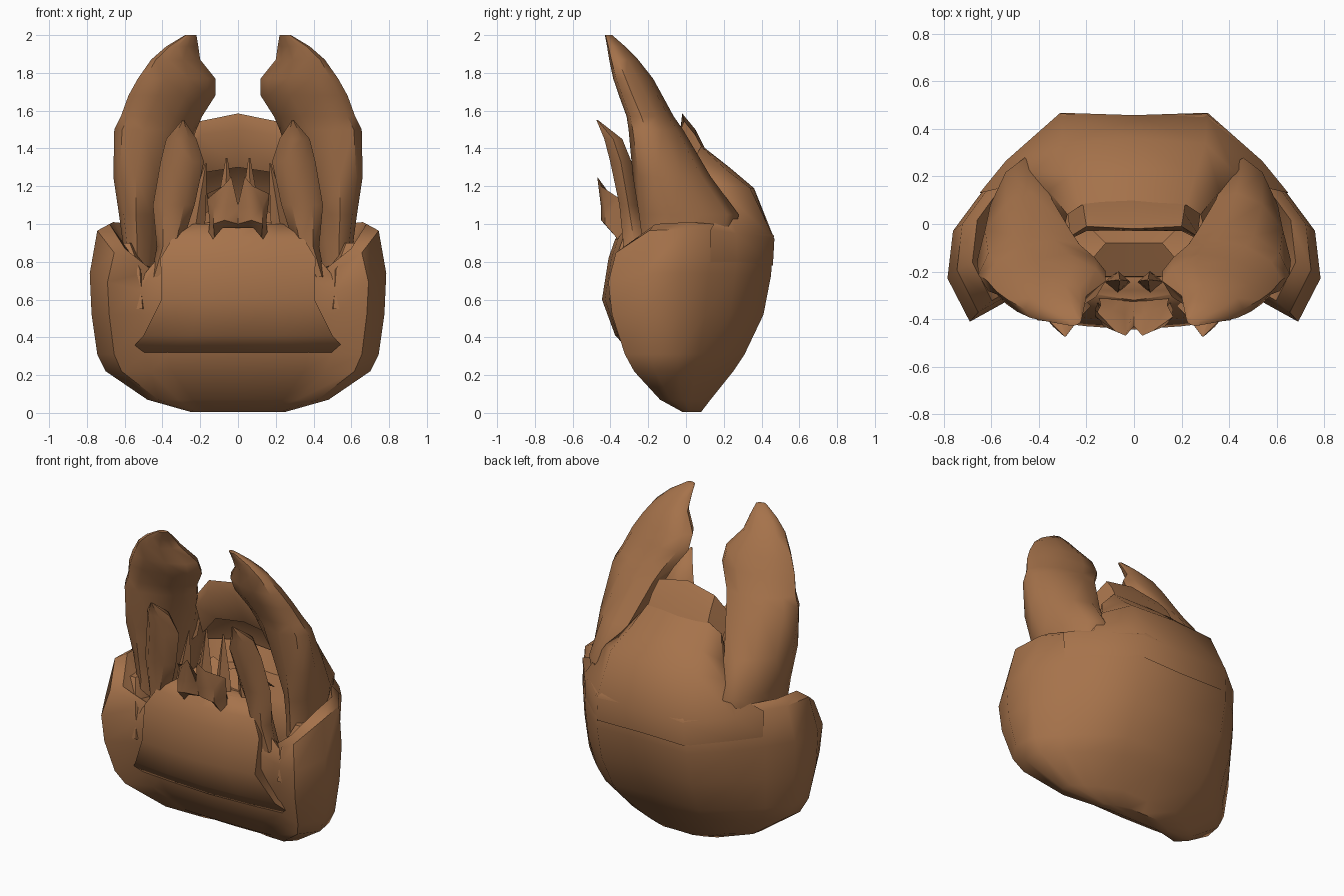
import bpy, bmesh, math

brown = bpy.data.materials.new("chitin_brown")
brown.diffuse_color = (0.38, 0.17, 0.07, 1)


def loft(name, rings, closed=True, caps=(True, True), angle=50):
    """Skin a list of equal-length point rings."""
    bm = bmesh.new()
    vs = [[bm.verts.new(p) for p in r] for r in rings]
    n = len(rings[0])
    for a, b in zip(vs, vs[1:]):
        for i in range(n if closed else n - 1):
            j = (i + 1) % n
            bm.faces.new((a[i], a[j], b[j], b[i]))
    if caps[0]:
        bm.faces.new(vs[0][::-1])
    if caps[1]:
        bm.faces.new(vs[-1])
    bmesh.ops.recalc_face_normals(bm, faces=bm.faces)
    me = bpy.data.meshes.new(name)
    bm.to_mesh(me)
    bm.free()
    for p in me.polygons:
        p.use_smooth = True
    me.set_sharp_from_angle(angle=math.radians(angle))
    me.materials.append(brown)
    ob = bpy.data.objects.new(name, me)
    bpy.context.collection.objects.link(ob)
    return ob


def mirror_row(half):
    """Half row from the centre outwards -> full row across x = 0."""
    return [(-x, y, z) for x, y, z in half[:0:-1]] + list(half)


def limb(name, sections, sides=8, skew=0.0):
    """Left and right tapering limb; section = z, x0, x1, y0, y1."""
    for s, tag in ((1, "right"), (-1, "left")):
        rings = []
        for z, x0, x1, y0, y1 in sections:
            ring = []
            for i in range(sides):
                a = 2 * math.pi * i / sides
                c, d = math.cos(a), math.sin(a)
                ring.append((s * ((x0 + x1) / 2 + (x1 - x0) / 2 * c),
                             (y0 + y1) / 2 + (y1 - y0) / 2 * (d + skew * c) / (1 + abs(skew) * .3), z))
            rings.append(ring)
        loft(f"{name}_{tag}", rings)


# Head capsule: one outline (x share, depth share, rim height) scaled per level
outline = [(0, .08, .88), (.5, .10, .88), (.66, .12, .72), (.88, .01, .84), (1, .22, .97),
           (.97, .45, .98), (.83, .62, .97), (.69, .78, .96), (.41, 1, .94), (0, .98, .93)]
levels = [(.005, .25, -.02, .08, 0), (.07, .48, -.14, .13, 0), (.22, .70, -.28, .25, 0),
          (.31, .745, -.33, .31, 0), (.52, .775, -.40, .41, 0), (.72, .785, -.42, .45, .35),
          (.92, .745, -.38, .465, .9), (.95, .68, -.33, .44, 1), (.84, .60, -.27, .38, .6)]
rings = []
for z, hw, y0, y1, k in levels:
    half = [(u * hw, y0 + v * (y1 - y0), z + k * (r - .92)) for u, v, r in outline]
    rings.append(half + [(-x, y, zz) for x, y, zz in half[-2:0:-1]])
loft("head_capsule", rings)

# Back of the head rising to the upper lip
loft("head_back", [mirror_row(r) for r in (
    [(0, .452, .78), (.31, .46, .78), (.53, .27, .80), (.64, .13, .80)],
    [(0, .458, .92), (.31, .468, .92), (.54, .265, .95), (.65, .13, .97)],
    [(0, .36, 1.19), (.30, .34, 1.19), (.42, .22, 1.15), (.48, .17, 1.04)],
    [(0, .23, 1.30), (.26, .21, 1.29), (.36, .14, 1.22), (.38, .06, 1.08)],
    [(0, .09, 1.41), (.22, .08, 1.41), (.28, .04, 1.34), (.29, .00, 1.16)])],
    closed=False, caps=(False, False))

# Upper lip plate
loft("upper_lip", [mirror_row(r) for r in (
    [(0, .13, 1.34), (.22, .12, 1.34), (.28, .05, 1.26)],
    [(0, .05, 1.50), (.21, .05, 1.47), (.27, -.03, 1.36)],
    [(0, -.02, 1.585), (.2, -.01, 1.545), (.28, -.06, 1.42)],
    [(0, -.03, 1.50), (.2, -.03, 1.47), (.26, -.06, 1.38)],
    [(0, .06, 1.30), (.2, .06, 1.27), (.26, .01, 1.18)])],
    closed=False, caps=(False, False))

# Front plate below the mouth
rings = []
for z, hw, y, back in ((.32, .58, -.29, -.2), (.41, .50, -.375, -.25), (.6, .405, -.445, -.28),
                       (.82, .41, -.41, -.26), (.92, .35, -.375, -.22), (1.0, .24, -.32, -.22)):
    rings.append(mirror_row([(0, y, z), (hw * .5, y + .015, z), (hw, y + .04, z), (hw * .95, back, z)]))
loft("front_plate", rings)

# Large jaws
limb("jaw", [(.74, .42, .60, -.24, .16), (.9, .39, .61, -.24, .26), (1.05, .37, .63, -.26, .29),
             (1.25, .31, .66, -.29, .14), (1.5, .22, .655, -.31, -.01), (1.57, .19, .62, -.32, -.06),
             (1.68, .12, .58, -.36, -.12), (1.77, .12, .53, -.39, -.17), (1.87, .20, .46, -.41, -.25),
             (1.94, .21, .38, -.42, -.32), (2.0, .22, .28, -.43, -.39)], 10, -.4)

# Pointed feelers in front of the jaws
limb("feeler", [(.72, .40, .46, -.33, -.20), (.88, .30, .43, -.34, -.20), (1.1, .23, .45, -.36, -.25),
                (1.33, .18, .41, -.41, -.28), (1.45, .22, .38, -.44, -.33), (1.55, .285, .295, -.475, -.465)], 6)

# Thin inner blades and joint lobes beside the jaws
limb("inner_blade", [(.85, .19, .30, -.28, -.18), (1.05, .17, .26, -.28, -.20), (1.32, .165, .175, -.26, -.25)], 4)
limb("tongue_spike", [(.85, .01, .14, -.30, -.2), (1.1, .02, .11, -.28, -.20), (1.35, .055, .065, -.24, -.23)], 4)
limb("jaw_joint", [(.55, .44, .70, -.34, -.02), (.76, .46, .70, -.33, .05), (.90, .54, .67, -.25, .02)], 6)

# Lower lip: a notched sheet folded down each half
loft("lower_lip", [mirror_row(r) for r in (
    [(0, -.36, .98), (.08, -.39, .98), (.125, -.37, .93), (.165, -.34, .87)],
    [(0, -.40, 1.0), (.07, -.45, 1.02), (.13, -.43, 1.0), (.15, -.33, 1.01)],
    [(0, -.42, 1.08), (.06, -.45, 1.09), (.13, -.43, 1.09), (.165, -.36, 1.14)],
    [(0, -.43, 1.10), (.035, -.47, 1.25), (.08, -.45, 1.20), (.165, -.39, 1.16)],
    [(0, -.36, 1.06), (.04, -.38, 1.10), (.09, -.36, 1.10), (.14, -.34, 1.08)],
    [(0, -.30, .94), (.04, -.30, .94), (.09, -.30, .94), (.15, -.30, .94)])],
    closed=False, caps=(False, False))

# Mouth wall between the lips
loft("mouth_wall", [mirror_row(r) for r in (
    [(0, -.26, .8), (.28, -.26, .8)], [(0, -.22, 1.02), (.24, -.22, 1.0)],
    [(0, -.08, 1.05), (.12, -.08, 1.1)], [(0, .04, .95), (.24, .04, .95)])],
    closed=False, caps=(False, False))
